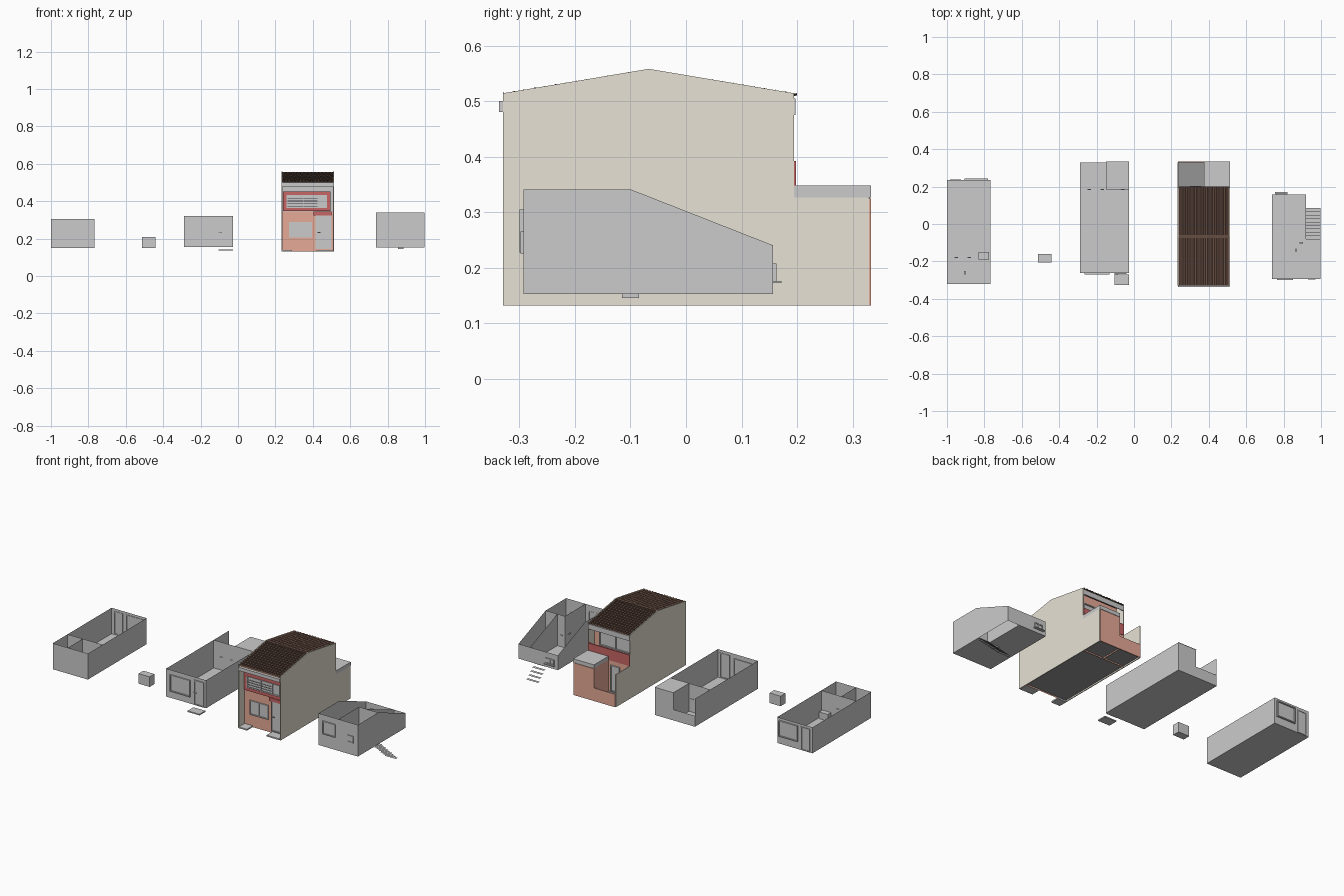
import bpy, math

if "Cube" in bpy.data.objects:
    bpy.data.objects.remove(bpy.data.objects["Cube"])

def material(name, c):
    m = bpy.data.materials.new(name)
    m.diffuse_color = (*c, 1)
    m.use_nodes = True
    m.node_tree.nodes["Principled BSDF"].inputs["Base Color"].default_value = m.diffuse_color
    return m

BEIGE = material("plaster", (.80, .76, .66))
BRICK = material("brick", (.80, .40, .31))
RED = material("red_paint", (.58, .13, .13))
BROWN = material("roof_tile", (.13, .075, .055))
DARK = material("dark_floor", (.3, .3, .3))

def mesh(name, v, f, mat=None):
    me = bpy.data.meshes.new(name)
    me.from_pydata(v, [], f)
    ob = bpy.data.objects.new(name, me)
    bpy.context.collection.objects.link(ob)
    if mat:
        me.materials.append(mat)
    return ob

def poly(name, pts, mat=None):
    return mesh(name, pts, [range(len(pts))], mat)

def box(name, x0, x1, y0, y1, z0, z1, mat=None):
    v = [(x, y, z) for x in (x0, x1) for y in (y0, y1) for z in (z0, z1)]
    f = [(0, 1, 3, 2), (4, 6, 7, 5), (0, 4, 5, 1), (2, 3, 7, 6), (0, 2, 6, 4), (1, 5, 7, 3)]
    return mesh(name, v, f, mat)

# paper-thin panels: facing y, facing x, flat
def wall_y(name, x0, x1, y, z0, z1, mat=None):
    return poly(name, [(x0, y, z0), (x1, y, z0), (x1, y, z1), (x0, y, z1)], mat)

def wall_x(name, x, y0, y1, z0, z1, mat=None):
    return poly(name, [(x, y0, z0), (x, y1, z0), (x, y1, z1), (x, y0, z1)], mat)

def flat(name, x0, x1, y0, y1, z, mat=None):
    return poly(name, [(x0, y0, z), (x1, y0, z), (x1, y1, z), (x0, y1, z)], mat)

def side(name, x, profile, mat=None):
    return poly(name, [(x, y, z) for y, z in profile], mat)

# wall facing y with one rectangular hole
def holed(name, x0, x1, y, z0, z1, hole, mat=None):
    a, b, c, d = hole
    v = [(x, y, z) for x, z in ((x0, z0), (x1, z0), (x1, z1), (x0, z1), (a, c), (b, c), (b, d), (a, d))]
    return mesh(name, v, [(i, (i + 1) % 4, 4 + (i + 1) % 4, 4 + i) for i in range(4)], mat)

# window or door: four bars, optional mullions, and a pane
def frame(name, x0, x1, y, z0, z1, t=.006, d=.006, mullions=(), mat=None):
    box(name + "_bottom", x0, x1, y - d, y + d, z0, z0 + t, mat)
    box(name + "_top", x0, x1, y - d, y + d, z1 - t, z1, mat)
    for i, x in enumerate((x0, x1 - t, *mullions)):
        box(f"{name}_post_{i}", x, x + t, y - d, y + d, z0 + t, z1 - t, mat)
    wall_y(name + "_pane", x0 + t, x1 - t, y, z0 + t, z1 - t)

def handle(name, x, y, z, along_x=True):
    a, b = (.009, .003) if along_x else (.003, .009)
    box(name, x - a, x + a, y - b, y + b, z, z + .004)

# --- room shell one (far left)
wall_y("room1_front", -1, -.768, -.32, .15, .305)
wall_y("room1_back", -1, -.768, .235, .15, .305)
for n, x in (("left", -1), ("right", -.768)):
    wall_x("room1_" + n, x, -.32, .235, .15, .305)
flat("room1_floor", -1, -.768, -.32, .235, .15)
wall_y("room1_partition", -1, -.768, -.18, .15, .305)
wall_x("room1_closet_wall", -.9, -.32, -.18, .15, .305)
frame("room1_window", -.905, -.78, .238, .195, .29)
frame("room1_door", -.985, -.925, .236, .152, .29, d=.003)
for i, x in enumerate((-.95, -.88)):
    handle(f"room1_handle_{i}", x, -.18, .22)
handle("room1_closet_handle", -.905, -.26, .22, False)
box("room1_seat", -.832, -.775, -.19, -.15, .15, .19)

# --- small cabinet
box("cabinet", -.513, -.44, -.205, -.16, .15, .21)

# --- room shell two
holed("room2_front", -.29, -.027, -.263, .155, .322, (-.265, -.13, .195, .295))
frame("room2_window", -.265, -.13, -.264, .195, .295)
frame("room2_door", -.105, -.04, -.264, .157, .305, d=.004)
handle("room2_door_handle", -.095, -.27, .23)
wall_x("room2_left", -.29, -.263, .33, .155, .322)
wall_x("room2_right", -.027, -.263, .33, .155, .322)
flat("room2_floor", -.29, -.027, -.263, .33, .155)
wall_y("room2_inner_back", -.29, -.027, .185, .155, .322)
for i, x in enumerate((-.24, -.17, -.06)):
    handle(f"room2_back_handle_{i}", x, .185, .23)
wall_x("room2_annex_wall", -.15, .185, .33, .155, .322)
wall_y("room2_annex_back", -.15, -.027, .33, .155, .322)
wall_y("room2_yard_fence", -.29, -.15, .33, .155, .22)
flat("room2_annex_roof", -.15, -.027, .185, .333, .322)
box("room2_step", -.105, -.027, -.325, -.27, .136, .143)

# --- main house: side walls
X0, X1, YF, YB = .235, .51, -.275, .195
prof = [(-.33, .132), (.33, .132), (.33, .326), (YB, .326), (YB, .514), (-.067, .558), (-.33, .514)]
T = .005
for n, x in (("left", X0 - .003), ("right", X1 + .002 - T)):
    k = len(prof)
    v = [(x + s, y, z) for s in (0, T) for y, z in prof]
    f = [range(k), range(2 * k - 1, k - 1, -1)] + [(i, i + k, (i + 1) % k + k, (i + 1) % k) for i in range(k)]
    mesh("house_side_" + n, v, f, BEIGE)

# main house: front
holed("house_front_lower", X0, X1, YF, .132, .345, (.272, .395, .205, .29), BRICK)
frame("house_front_window", .272, .395, YF - .001, .205, .29, t=.005, mullions=(.33,))
frame("house_front_door", .415, .5, YF - .004, .145, .325, d=.004)
box("house_door_handle", .425, .44, YF - .014, YF - .008, .23, .236)
wall_y("house_front_upper", X0, X1, YF, .345, .51)
frame("house_red_surround", .24, .495, YF - .006, .347, .452, t=.018, mat=RED)
frame("house_upper_window", .26, .475, YF - .008, .367, .433, t=.004, mullions=(.35, .425))
for i in range(4):
    box(f"house_window_rail_{i}", .265, .425, YF - .018, YF - .015, .372 + i * .014, .375 + i * .014)
box("house_red_door_lintel", .405, .5, YF - .012, YF, .325, .345, RED)
box("house_gutter_front", X0, X1, -.337, -.33, .48, .5)
poly("house_front_soffit", [(X0, -.33, .5), (X1, -.33, .5), (X1, YF, .505), (X0, YF, .505)])
for i, (a, b) in enumerate(((X0, .29), (.42, .505))):
    box(f"house_step_{i}", a, b, -.33, YF, .132, .14)

# main house: floors, back, annex and yard
flat("house_floor", X0, X1, YF, YB, .14, DARK)
flat("house_yard_floor", X0, X1, YB, .33, .14, DARK)
wall_y("house_back_lower", X0, X1, YB, .132, .326, BRICK)
frame("house_back_door", .3, .36, YB + .004, .145, .3, d=.004)
box("house_balcony_panel", X0, X1, YB - .004, YB + .003, .326, .392, RED)
wall_y("house_back_upper", X0, X1, .14, .326, .52, BRICK)
frame("house_back_window", .26, .47, .144, .37, .46, mullions=(.36,))
flat("house_balcony_floor", X0, X1, .14, YB, .328, BRICK)
box("house_gutter_back", X0, X1, YB - .002, YB + .002, .475, .505)
wall_x("house_annex_wall", .375, YB, .331, .132, .326, BRICK)
box("house_annex_back", .375, X1, .328, .333, .132, .324, BRICK)
box("house_yard_fence", X0, .375, .328, .333, .132, .21, BRICK)
box("house_annex_roof", .375, .512, YB, .333, .326, .348)

# main house: roof with overlapping rows of wavy tiles
def tiles(name, y0, z0, y1, z1, rows=14, cols=14, per=4):
    n, v, f = cols * per, [], []
    for r in range(rows):
        for e in (0, 1):
            t = (r + e) / rows
            for i in range(n + 1):
                w = .0022 * math.cos(2 * math.pi * i / per)
                x = X0 + .002 + (X1 - X0 - .004) * i / n
                v.append((x, y0 + (y1 - y0) * t, z0 + (z1 - z0) * t + w + (0 if e else .005)))
    for r in range(2 * rows - 1):
        for i in range(n):
            a = r * (n + 1) + i
            f.append((a, a + 1, a + n + 2, a + n + 1))
    return mesh(name, v, f, BROWN)

tiles("roof_front", -.33, .508, -.067, .551)
tiles("roof_back", .2, .507, -.067, .551)
box("roof_ridge", X0, X1, -.075, -.059, .546, .556, BROWN)
for n, y in (("front", -.33), ("back", YB)):
    poly("roof_underside_" + n, [(X0, y, .503), (X1, y, .503), (X1, -.067, .546), (X0, -.067, .546)], BROWN)

# --- attic room (right) with stairwell
attic = [(-.293, .152), (.157, .152), (.157, .24), (-.1, .341), (-.293, .341)]
side("attic_left", .737, attic)
side("attic_right", .997, attic)
wall_y("attic_front", .737, .997, -.293, .152, .341)
wall_y("attic_back", .737, .997, .157, .152, .24)
poly("attic_floor", [(x, y, .152) for x, y in
     ((.737, -.293), (.997, -.293), (.997, -.08), (.92, -.08), (.92, .157), (.737, .157))])
wall_x("attic_partition", .87, -.293, -.1, .152, .341)
wall_y("attic_cross_wall", .87, .997, -.1, .152, .341)
side("attic_stair_wall", .92, [(-.1, .152), (.157, .152), (.157, .24), (-.1, .341)])
frame("attic_front_window", .765, .85, -.296, .227, .305, d=.004)
frame("attic_small_window", .93, .97, -.295, .225, .265, t=.004, d=.003)
frame("attic_back_window", .76, .815, .159, .174, .207, d=.004, mullions=(.785,))
box("attic_back_sill", .755, .82, .157, .172, .172, .176)
box("attic_lamp", .855, .885, -.115, -.085, .145, .152)
handle("attic_handle_0", .895, -.1, .22)
handle("attic_handle_1", .867, -.14, .22, False)

# floating stair treads going down to the ground
for i in range(9):
    y = -.08 + i * .0183
    flat(f"stair_tread_{i}", .92, .997, y, y + .0183, .136 - i * .017)
